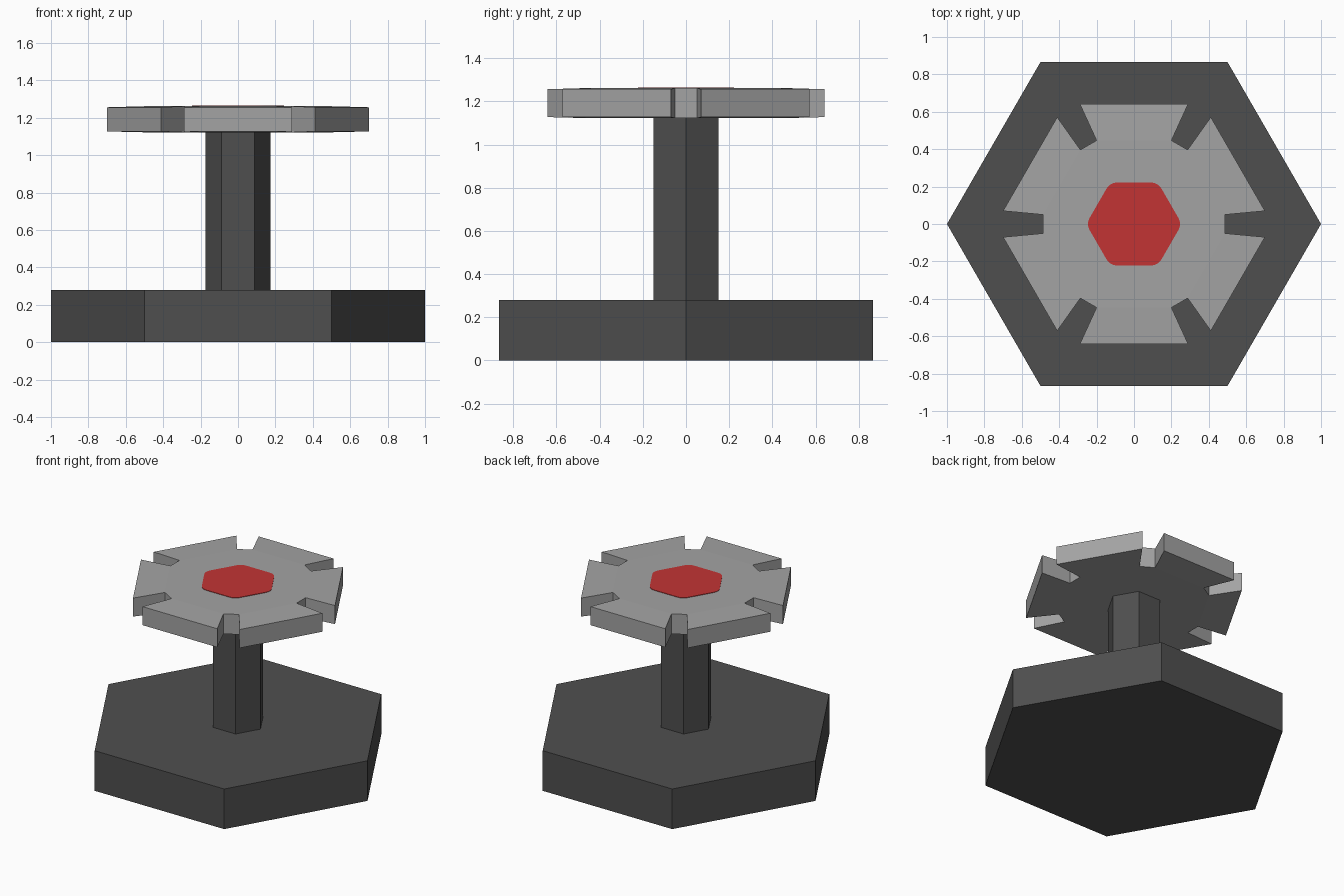
import bpy, bmesh, math

if "Cube" in bpy.data.objects:
    bpy.data.objects.remove(bpy.data.objects["Cube"])


def material(name, rgb):
    m = bpy.data.materials.new(name)
    m.diffuse_color = (*rgb, 1)
    m.use_nodes = True
    m.node_tree.nodes["Principled BSDF"].inputs["Base Color"].default_value = m.diffuse_color
    return m


dark = material("dark grey", (0.078, 0.078, 0.078))
light = material("light grey", (0.37, 0.37, 0.37))
red = material("red", (0.54, 0.034, 0.034))


def finish(name, bm, mat):
    bmesh.ops.recalc_face_normals(bm, faces=bm.faces)
    me = bpy.data.meshes.new(name)
    bm.to_mesh(me)
    bm.free()
    me.materials.append(mat)
    ob = bpy.data.objects.new(name, me)
    bpy.context.collection.objects.link(ob)
    return ob


def prism(name, points, z0, z1, mat):
    bm = bmesh.new()
    lo = [bm.verts.new((x, y, z0)) for x, y in points]
    hi = [bm.verts.new((x, y, z1)) for x, y in points]
    n = len(points)
    bm.faces.new(lo[::-1])
    bm.faces.new(hi)
    for i in range(n):
        j = (i + 1) % n
        bm.faces.new((lo[i], lo[j], hi[j], hi[i]))
    return finish(name, bm, mat)


def turn(x, y, k):
    c, s = math.cos(k * math.pi / 3), math.sin(k * math.pi / 3)
    return (x * c - y * s, x * s + y * c)


def hexagon(r):
    return [turn(r, 0, k) for k in range(6)]


# Base and stem
prism("base", hexagon(1.0), 0, 0.28, dark)
prism("stem", hexagon(0.174), 0.27, 1.13, dark)

# Notched hexagonal head, slightly thinner at its rim
Z_LO, Z_HI = 1.122, 1.262
RIM_LO, RIM_HI = 1.127, 1.256
bm = bmesh.new()
rings = []
for zin, zout in ((Z_LO, RIM_LO), (Z_HI, RIM_HI)):
    ring = []
    for k in range(6):
        for x, y, z in ((0.70, -0.07, zout), (0.487, -0.05, zin),
                        (0.487, 0.05, zin), (0.70, 0.07, zout)):
            ring.append(bm.verts.new((*turn(x, y, k), z)))
    # Flat centre, then one sloping lobe per side
    bm.faces.new([v for i, v in enumerate(ring) if i % 4 in (1, 2)])
    for k in range(6):
        a = 4 * k
        bm.faces.new([ring[(a + i) % 24] for i in (2, 3, 4, 5)])
    rings.append(ring)
lo, hi = rings
for i in range(24):
    j = (i + 1) % 24
    bm.faces.new((lo[i], lo[j], hi[j], hi[i]))
finish("notched_head", bm, light)

# Red rounded hexagon marking on top
pts = []
for k in range(6):
    cx, cy = turn(0.181, 0, k)
    for s in range(7):
        a = math.radians(60 * k - 30 + 10 * s)
        pts.append((cx + 0.065 * math.cos(a), cy + 0.065 * math.sin(a)))
prism("red_marking", pts, Z_HI - 0.003, Z_HI + 0.003, red)
